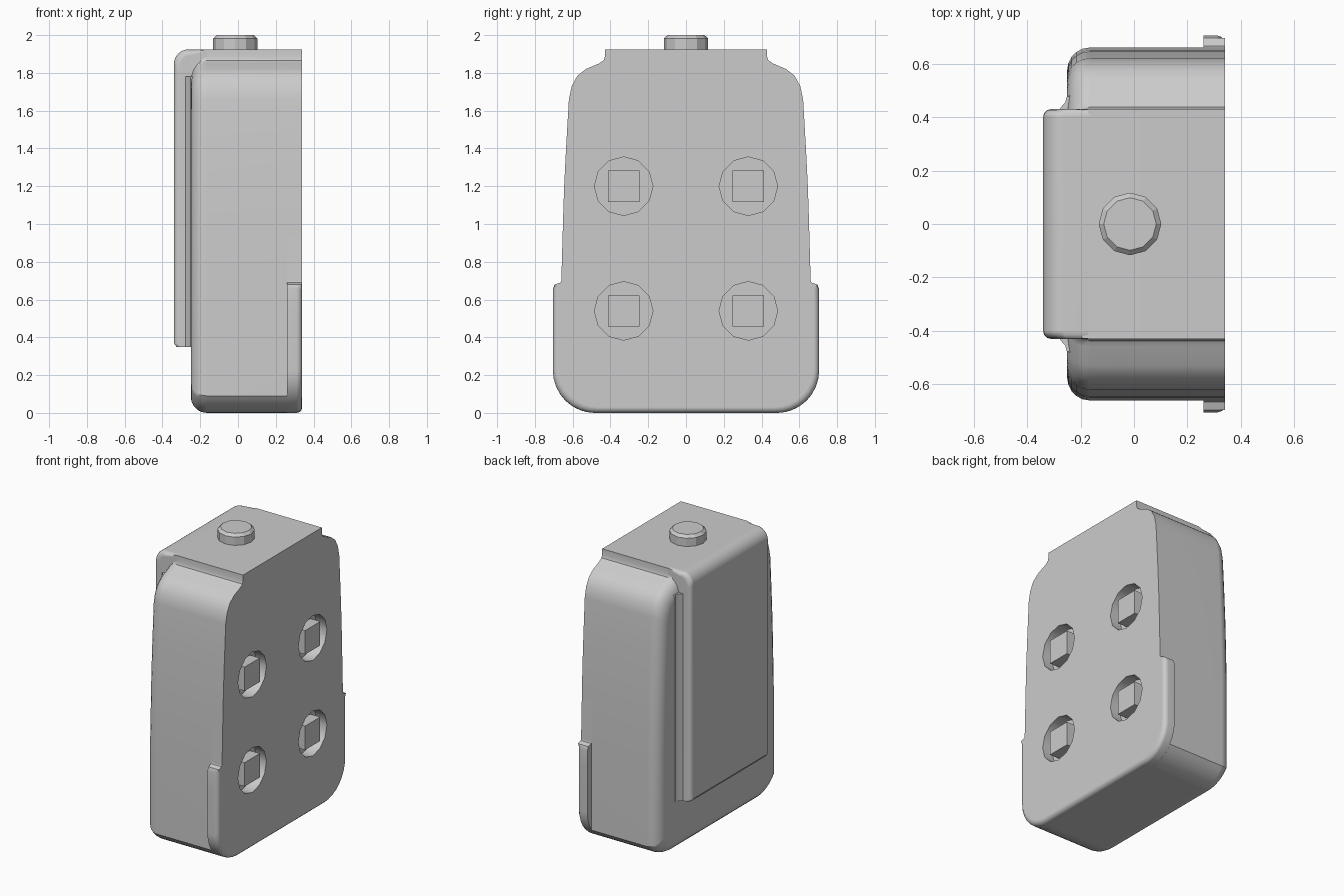
import bpy, bmesh, math
from mathutils import Matrix

cube = bpy.data.objects.get("Cube")
if cube:
    bpy.data.objects.remove(cube, do_unlink=True)

grey = bpy.data.materials.new("light_grey")
grey.use_nodes = True
grey.diffuse_color = (0.6, 0.6, 0.6, 1)
grey.node_tree.nodes["Principled BSDF"].inputs["Base Color"].default_value = (0.6, 0.6, 0.6, 1)


def finish(name, bm, angle=35):
    bmesh.ops.remove_doubles(bm, verts=bm.verts, dist=0.0005)
    bmesh.ops.recalc_face_normals(bm, faces=bm.faces)
    mesh = bpy.data.meshes.new(name)
    bm.to_mesh(mesh)
    bm.free()
    mesh.materials.append(grey)
    ob = bpy.data.objects.new(name, mesh)
    bpy.context.collection.objects.link(ob)
    bpy.ops.object.select_all(action="DESELECT")
    ob.select_set(True)
    bpy.context.view_layer.objects.active = ob
    bpy.ops.object.shade_smooth_by_angle(angle=math.radians(angle))
    ob.modifiers.new("weighted_normals", "WEIGHTED_NORMAL").keep_sharp = True


def loft(rings, axis, end_cap=True):
    """Skin a list of (level, outline) rings stacked along the given axis (0, 1 or 2)."""
    bm = bmesh.new()
    loops = []
    for level, points in rings:
        loops.append([])
        for p in points:
            co = list(p)
            co.insert(axis, level)
            loops[-1].append(bm.verts.new(co))
    bm.faces.new(loops[0])
    if end_cap:
        bm.faces.new(loops[-1][::-1])
    for a, b in zip(loops, loops[1:]):
        for i in range(len(a)):
            j = (i + 1) % len(a)
            bm.faces.new((a[j], a[i], b[i], b[j]))
    return bm


def inset(points, d, centre, half, affected=lambda p: True):
    """Shrink the affected points of an outline towards a centre by the distance d."""
    return [tuple(c + (v - c) * (1 - d / h) for v, c, h in zip(p, centre, half))
            if affected(p) else p for p in points]


def rounding(radius, steps=5):
    """Pairs of (distance below the end face, inset) for a quarter round, end face first."""
    for i in range(steps + 1):
        a = math.pi / 2 * i / steps
        yield radius * (1 - math.cos(a)), radius * (1 - math.sin(a))


def mirrored(half):
    return half + [(-y, z) for y, z in reversed(half)]


def corner(end, steps=8, r=0.225):
    """Rounded bottom corner, from the floor outward."""
    angles = [end * i / steps for i in range(steps + 1)]
    return [(0.48 + r * math.sin(a), r - r * math.cos(a)) for a in angles]


side = [(0.66, 0.7), (0.65, 1.05), (0.645, 1.2), (0.635, 1.4), (0.62, 1.66), (0.605, 1.73),
        (0.575, 1.785), (0.53, 1.82), (0.46, 1.85), (0.437, 1.865), (0.43, 1.885), (0.43, 1.925)]

# Main shell with a rounded rim on the panel side
shell = mirrored(corner(math.asin(0.18 / 0.225)) + side)
rings = [(-0.25 + depth, inset(shell, d, (0, 0.92), (0.66, 0.92))) for depth, d in rounding(0.085)]
finish("body", loft(rings + [(0.26, shell)], 0))

# Flat plate: full outline, wider around its lower part, with a softened lower edge
rim = corner(math.pi / 2) + [(0.705, 0.54), (0.705, 0.655), (0.695, 0.68), (0.665, 0.69)] + side
LOW, HIGH = 0.54, 1.2


def softened(d):
    points = inset(rim, d, (0, LOW), (0.7, LOW), lambda p: p[1] < LOW)
    return inset(points, d, (0, 0), (0.7, 1e9), lambda p: LOW <= p[1] < 0.67)


rings = [(0.26, mirrored(rim))]
rings += [(0.34 - depth, mirrored(softened(d))) for depth, d in reversed(list(rounding(0.03, 3)))]
bm = loft(rings, 0, end_cap=False)


def socket_arc(y, z, first):
    """Half of a twelve-sided socket mouth, starting at the given angle."""
    return [(y + 0.155 * math.cos(first + i * math.pi / 6), z + 0.155 * math.sin(first + i * math.pi / 6))
            for i in range(7)]


# Outer face in three bands that meet across the socket centres
for lo, hi in ((None, LOW), (LOW, HIGH), (HIGH, None)):
    right = [p for p in softened(0)if (lo is None or p[1] > lo - 0.001) and (hi is None or p[1] < hi + 0.001)]
    band = list(right)
    if hi:
        for y in (0.33, -0.33):
            band += socket_arc(y, hi, math.pi)[::-1]
    band += [(-y, z) for y, z in reversed(right)]
    if lo:
        for y in (-0.33, 0.33):
            band += socket_arc(y, lo, 0)[::-1]
    # the face sits at the inner end of the softened edge
    band = [inset([p], 0.03, (0, LOW), (0.7, LOW))[0] if p in mirrored(right) and p[1] < LOW
            else (p[0] * (1 - 0.03 / 0.7), p[1]) if p in mirrored(right) and p[1] < 0.67
            else p for p in band]
    bm.faces.new([bm.verts.new((0.34, *p)) for p in band])

# Four round sockets, each with a square post left standing
for y in (-0.33, 0.33):
    for z in (LOW, HIGH):
        circle = socket_arc(y, z, 0) + socket_arc(y, z, math.pi)[1:-1]
        top = [bm.verts.new((0.34, *p)) for p in circle]
        floor = [bm.verts.new((0.265, *p)) for p in circle]
        bm.faces.new(floor)
        for i in range(12):
            j = (i + 1) % 12
            bm.faces.new((top[i], top[j], floor[j], floor[i]))
        square = [(y + a * 0.0825, z + b * 0.0825) for a, b in ((-1, -1), (1, -1), (1, 1), (-1, 1))]
        finish("socket_post", loft([(0.262, square), (0.34, square)], 0))
finish("socket_plate", bm)

# Raised panel with a rounded top and softened side edges
curve = [(-0.26 - 0.08 * math.sin(a), 1.845 + 0.08 * math.cos(a))
         for a in (i * math.pi / 12 for i in range(7))]
profile = [(-0.14, 0.35), (-0.14, 1.925)] + curve + [(-0.34, 0.37), (-0.325, 0.35)]
ends = [(0.43 - depth, inset(profile, d, (-0.2, 0.35), (0.14, 1.57), lambda p: p[0] < -0.25))
        for depth, d in rounding(0.03, 3)]
finish("raised_panel", loft([(-y, ring) for y, ring in ends] + ends[::-1], 1))

# Concave fillets where the panel meets the body
for s, name in ((1, "left"), (-1, "right")):
    plan = [(-0.24, 0.48), (-0.252, 0.475), (-0.257, 0.455), (-0.275, 0.435), (-0.28, 0.42), (-0.24, 0.42)]
    plan = [(x, s * y) for x, y in plan]
    finish("panel_fillet_" + name, loft([(0.35, plan), (1.78, plan)], 2))

# Push button on top: short cylinder with a chamfered crown
bm = bmesh.new()
bmesh.ops.create_cone(bm, cap_ends=True, segments=12, radius1=0.117, radius2=0.117, depth=0.1,
                      matrix=Matrix.Translation((-0.015, 0, 1.95)))
crown = [e for e in bm.edges if all(v.co.z > 1.99 for v in e.verts)]
bmesh.ops.bevel(bm, geom=crown, offset=0.018, segments=1, affect="EDGES")
finish("top_button", bm, 20)
